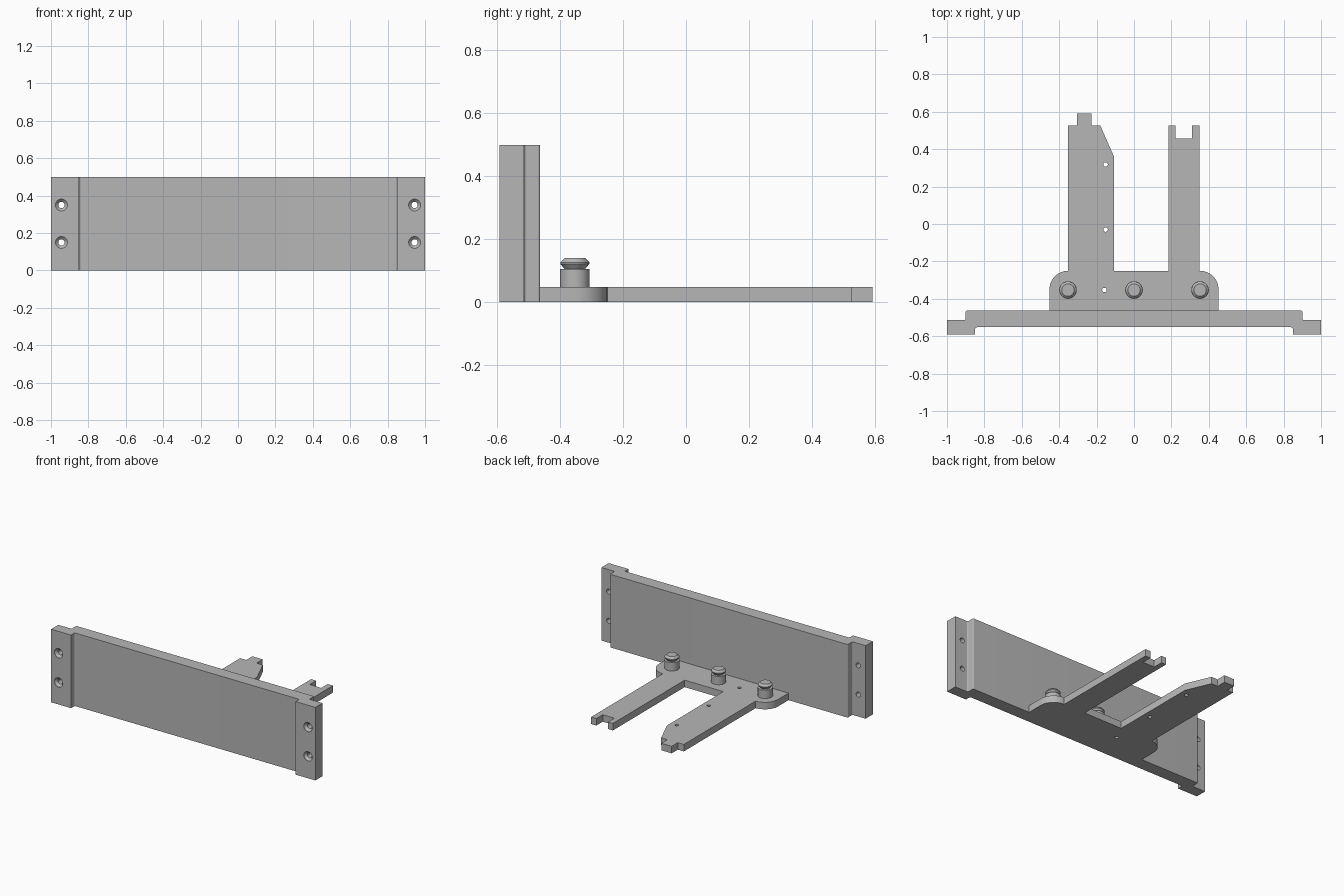
import bpy
import bmesh
from math import cos, sin, pi, radians
from mathutils import Vector, Matrix

if "Cube" in bpy.data.objects:
    bpy.data.objects.remove(bpy.data.objects["Cube"], do_unlink=True)

grey = bpy.data.materials.new("plain grey")
grey.use_nodes = True
colour = (0.47, 0.47, 0.47, 1)
grey.diffuse_color = colour
grey.node_tree.nodes["Principled BSDF"].inputs["Base Color"].default_value = colour


def finish(bm, name):
    bmesh.ops.recalc_face_normals(bm, faces=bm.faces)
    mesh = bpy.data.meshes.new(name)
    bm.to_mesh(mesh)
    bm.free()
    mesh.materials.append(grey)
    obj = bpy.data.objects.new(name, mesh)
    bpy.context.collection.objects.link(obj)
    return obj


def select_only(obj):
    bpy.ops.object.select_all(action="DESELECT")
    obj.select_set(True)
    bpy.context.view_layer.objects.active = obj


def smooth(obj):
    select_only(obj)
    bpy.ops.object.shade_smooth_by_angle(angle=radians(30))


def rounded(outline, steps=12):
    """Turn (x, y, radius) corners into points, with arcs on square corners."""
    points = []
    for i, (x, y, *r) in enumerate(outline):
        corner = Vector((x, y))
        if not r:
            points.append(corner)
            continue
        d1 = (Vector(outline[i - 1][:2]) - corner).normalized()
        d2 = (Vector(outline[(i + 1) % len(outline)][:2]) - corner).normalized()
        centre = corner + r[0] * (d1 + d2)
        for k in range(steps + 1):
            t = pi / 2 * k / steps
            points.append(centre - r[0] * (d2 * cos(t) + d1 * sin(t)))
    return points


def prism(name, outline, height):
    bm = bmesh.new()
    face = bm.faces.new([bm.verts.new((p.x, p.y, 0)) for p in rounded(outline)])
    top = bmesh.ops.extrude_face_region(bm, geom=[face])["geom"]
    bmesh.ops.translate(bm, vec=(0, 0, height),
                        verts=[v for v in top if isinstance(v, bmesh.types.BMVert)])
    return finish(bm, name)


def lathe(bm, profile, matrix, sides=32):
    """Closed solid of revolution from (radius, height) pairs."""
    rings = [[bm.verts.new(matrix @ Vector((r * cos(2 * pi * k / sides),
                                            r * sin(2 * pi * k / sides), h)))
              for k in range(sides)] for r, h in profile]
    for low, high in zip(rings, rings[1:]):
        for k in range(sides):
            n = (k + 1) % sides
            bm.faces.new((low[k], low[n], high[n], high[k]))
    bm.faces.new(rings[0][::-1])
    bm.faces.new(rings[-1])


def drill(obj, profile, matrices):
    bm = bmesh.new()
    for m in matrices:
        lathe(bm, profile, m, 24)
    cutter = finish(bm, "hole_cutter")
    cutter.hide_render = True
    mod = obj.modifiers.new("holes", "BOOLEAN")
    mod.operation = "DIFFERENCE"
    mod.solver = "EXACT"
    mod.object = cutter
    select_only(obj)
    bpy.ops.object.modifier_apply(modifier=mod.name)
    bpy.data.objects.remove(cutter, do_unlink=True)


# Upright panel with stepped ears
BACK = -0.463
half = [(0.85, -0.552, 0.012), (0.85, -0.592), (1, -0.592), (1, -0.514),
        (0.9, -0.514, 0.008), (0.9, BACK, 0.008)]
panel = prism("upright_panel", half + [(-p[0], *p[1:]) for p in reversed(half)], 0.5)

# Countersunk screw holes, entering from the front
screw = [(0.032, -0.02), (0.032, 0.003), (0.017, 0.018), (0.017, 0.2)]
drill(panel, screw, [Matrix.Translation((x, -0.592, z)) @ Matrix.Rotation(-pi / 2, 4, "X")
                     for x in (-0.944, 0.944) for z in (0.15, 0.35)])
smooth(panel)

# Flat base plate with two arms
THICK = 0.048
plate = prism("base_plate", [
    (-0.452, BACK), (0.452, BACK), (0.452, -0.25, 0.1),
    # notched arm
    (0.35, -0.25), (0.35, 0.526), (0.31, 0.526), (0.31, 0.457),
    (0.222, 0.457), (0.222, 0.526), (0.185, 0.526), (0.185, -0.25),
    # tabbed arm
    (-0.107, -0.25), (-0.107, 0.36), (-0.18, 0.526), (-0.228, 0.526),
    (-0.228, 0.592), (-0.306, 0.592), (-0.306, 0.526), (-0.352, 0.526),
    (-0.352, -0.25), (-0.452, -0.25, 0.1)], THICK)
drill(plate, [(0.012, -0.1), (0.012, 0.1)],
      [Matrix.Translation((x, y, 0)) for x, y in
       ((-0.152, 0.318), (-0.152, -0.03), (-0.158, -0.353))])
smooth(plate)

# Grooved pegs
peg = [(0.047, THICK), (0.047, 0.105), (0.033, 0.106), (0.046, 0.122),
       (0.046, 0.127), (0.033, 0.14)]
for side, x in (("right", -0.353), ("middle", 0), ("left", 0.353)):
    bm = bmesh.new()
    lathe(bm, peg, Matrix.Translation((x, -0.353, 0)))
    smooth(finish(bm, side + "_peg"))
